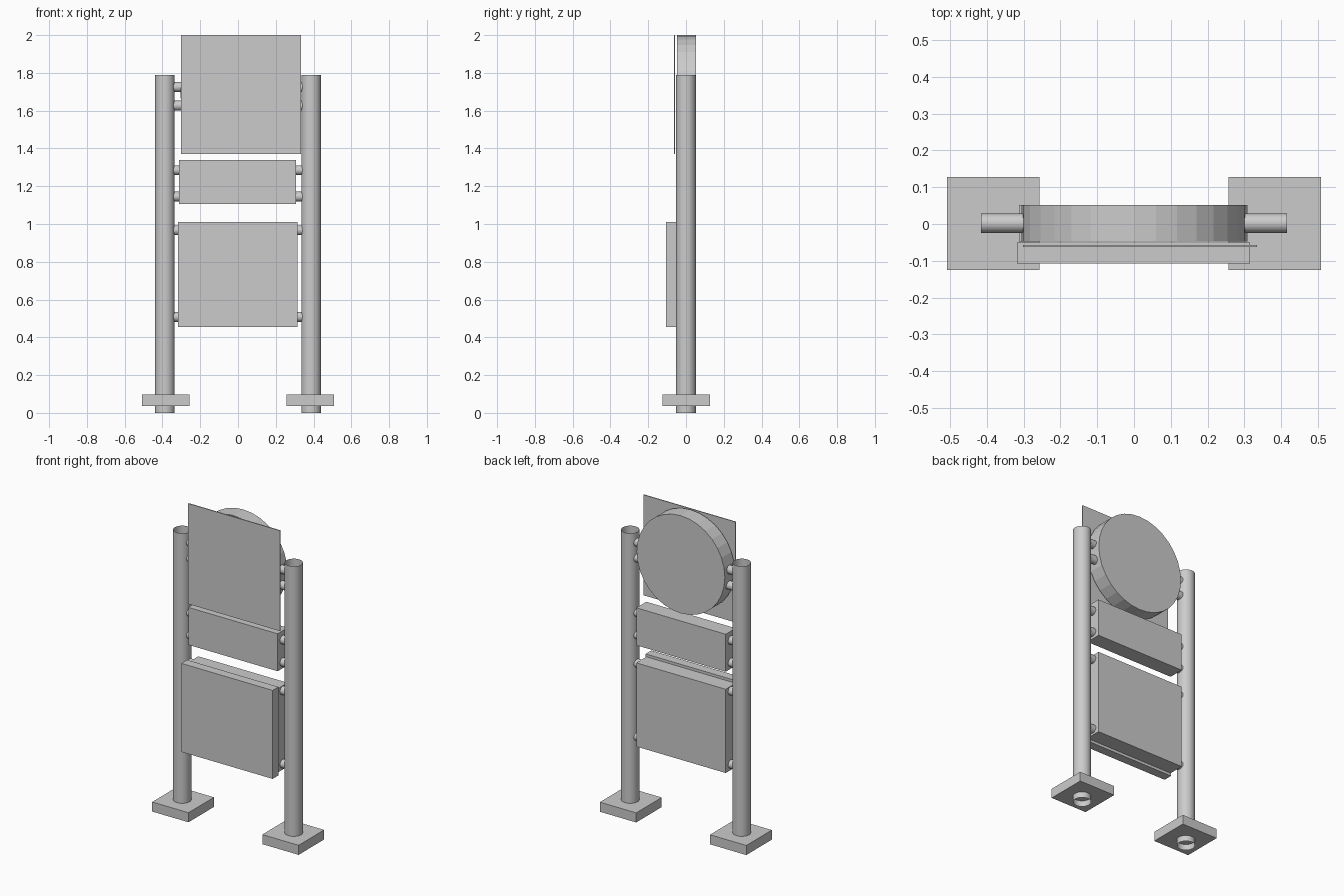
import bpy, math
from mathutils import Vector

if "Cube" in bpy.data.objects:
    bpy.data.objects.remove(bpy.data.objects["Cube"], do_unlink=True)

# single grey finish
grey = bpy.data.materials.new("plain_grey")
grey.use_nodes = True
GREY = (0.6, 0.6, 0.6, 1)
grey.diffuse_color = GREY
grey.node_tree.nodes["Principled BSDF"].inputs["Base Color"].default_value = GREY


def finish(name, smooth=False):
    ob = bpy.context.object
    ob.name = name
    ob.data.materials.append(grey)
    bpy.ops.object.transform_apply(location=False, rotation=True, scale=True)
    if smooth:
        bpy.ops.object.shade_smooth_by_angle(angle=math.radians(30))
    return ob


def box(name, low, high):
    low, high = Vector(low), Vector(high)
    bpy.ops.mesh.primitive_cube_add(size=1, location=(low + high) / 2)
    bpy.context.object.scale = high - low
    return finish(name)


def cylinder(name, radius, depth, centre, rotation=(0, 0, 0), fill='NGON', smooth=True):
    bpy.ops.mesh.primitive_cylinder_add(vertices=32, radius=radius, depth=depth,
                                        location=centre, rotation=rotation,
                                        end_fill_type=fill)
    return finish(name, smooth)


QUARTER = math.pi / 2
ROD_HEIGHTS = (1.725, 1.627, 1.285, 1.145, 0.967, 0.508)

# posts, feet and connecting rods on each side
for side, sign in (("right", -1), ("left", 1)):
    cylinder(f"{side}_post", 0.052, 1.79, (sign * 0.387, 0, 0.895), fill='NOTHING')
    x = sign * 0.382
    box(f"{side}_foot", (x - 0.126, -0.125, 0.037), (x + 0.126, 0.128, 0.097))
    for i, z in enumerate(ROD_HEIGHTS):
        cylinder(f"{side}_rod_{i + 1}", 0.026, 0.125, (sign * 0.353, 0.002, z),
                 (0, QUARTER, 0))

# round sign body with a thin square face plate
cylinder("round_sign", 0.306, 0.099, (0, 0.0025, 1.694), (QUARTER, 0, 0), smooth=False)
box("square_face_plate", (-0.302, -0.063, 1.37), (0.334, -0.057, 2.0))

# middle sign
box("middle_sign", (-0.312, -0.047, 1.105), (0.308, 0.052, 1.34))

# lower sign with a thick front panel
box("lower_sign_back", (-0.312, -0.047, 0.47), (0.308, 0.052, 0.995))
box("lower_sign_front", (-0.318, -0.107, 0.455), (0.315, -0.05, 1.01))
